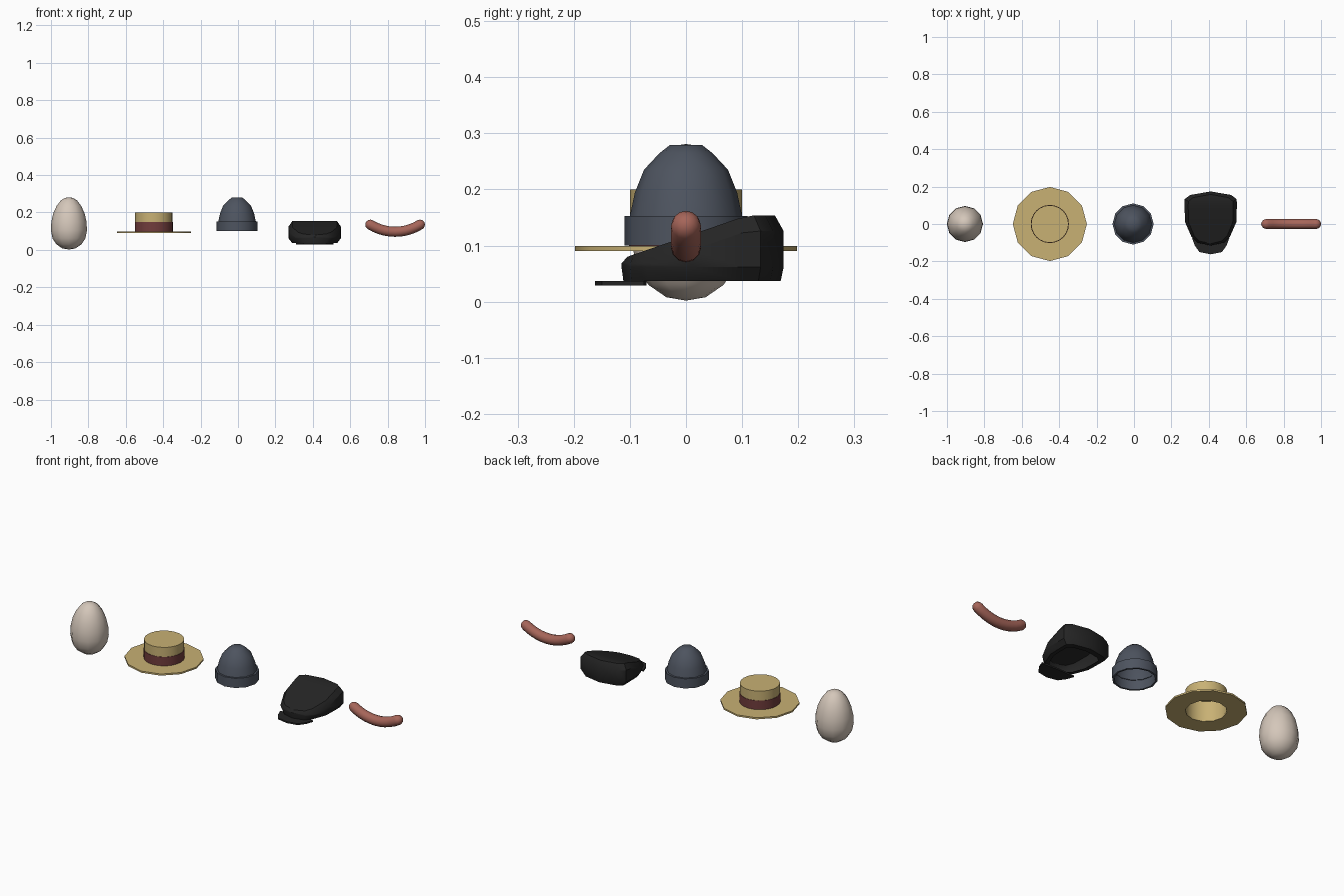
import bpy, bmesh, math

if "Cube" in bpy.data.objects:
    bpy.data.objects.remove(bpy.data.objects["Cube"])


def material(name, rgb):
    m = bpy.data.materials.new(name)
    m.diffuse_color = (*rgb, 1)
    m.use_nodes = True
    m.node_tree.nodes["Principled BSDF"].inputs["Base Color"].default_value = m.diffuse_color
    return m


SHELL = material("eggshell", (0.66, 0.57, 0.49))
STRAW = material("straw", (0.58, 0.44, 0.175))
RIBBON = material("ribbon red", (0.165, 0.045, 0.045))
WOOL = material("slate wool", (0.075, 0.088, 0.115))
BLACK = material("black cloth", (0.018, 0.018, 0.018))
MEAT = material("sausage pink", (0.38, 0.13, 0.10))


def finish(name, bm, mat, x=0, smooth=35):
    bmesh.ops.recalc_face_normals(bm, faces=bm.faces)
    mesh = bpy.data.meshes.new(name)
    bm.to_mesh(mesh)
    bm.free()
    mesh.materials.append(mat)
    ob = bpy.data.objects.new(name, mesh)
    ob.location.x = x
    bpy.context.collection.objects.link(ob)
    bpy.ops.object.select_all(action='DESELECT')
    ob.select_set(True)
    bpy.context.view_layer.objects.active = ob
    bpy.ops.object.shade_smooth_by_angle(angle=math.radians(smooth))
    return ob


def bridge(bm, a, b):
    """Join two closed rings; a ring of one vertex is a pole."""
    n = max(len(a), len(b))
    for i in range(n):
        j = (i + 1) % n
        f = [a[i % len(a)], a[j % len(a)], b[j % len(b)], b[i % len(b)]]
        f = list(dict.fromkeys(f))
        if len(f) > 2:
            bm.faces.new(f)


def lathe(profile, sides, closed=False):
    bm = bmesh.new()
    rings = []
    for r, z in profile:
        if r == 0:
            rings.append([bm.verts.new((0, 0, z))])
        else:
            rings.append([bm.verts.new((r * math.cos(k * math.tau / sides),
                                        r * math.sin(k * math.tau / sides), z))
                          for k in range(sides)])
    for a, b in zip(rings, rings[1:]):
        bridge(bm, a, b)
    if closed:
        bridge(bm, rings[-1], rings[0])
    return bm


def mirrored(half):
    """Closed outline from a half outline whose ends lie on x = 0."""
    return half + [(-x, y) for x, y in half[-2:0:-1]]


# Egg
finish("egg", lathe([(0, 0.002), (0.035, 0.008), (0.067, 0.030), (0.088, 0.062),
                     (0.0965, 0.105), (0.094, 0.15), (0.084, 0.195), (0.066, 0.235),
                     (0.043, 0.265), (0.022, 0.278), (0, 0.281)], 12), SHELL, -0.904, 60)

# Straw hat: flat brim with a hole, open-bottomed crown, ribbon band
finish("hat_brim", lathe([(0.1, 0.09), (0.198, 0.09), (0.198, 0.099), (0.1, 0.099)],
                         12, True), STRAW, -0.45)
finish("hat_crown", lathe([(0.1, 0.09), (0.1, 0.2), (0, 0.2)], 24), STRAW, -0.45)
finish("hat_ribbon", lathe([(0.1, 0.099), (0.102, 0.099), (0.102, 0.148), (0.1, 0.148)],
                           24), RIBBON, -0.45)

# Knitted cap: dome running into a folded cuff
finish("knit_cap", lathe([(0, 0.28), (0.029, 0.279), (0.047, 0.265), (0.075, 0.235),
                          (0.091, 0.195), (0.1, 0.153), (0.11, 0.153), (0.11, 0.1),
                          (0.1, 0.1), (0.099, 0.15)], 12), WOOL, -0.005, 40)

# Flat cap body: slanted shell lofted from one outline, open underneath
outline = mirrored([(0, 0.174), (0.11, 0.155), (0.139, 0.133), (0.14, 0.10), (0.137, 0.01),
                    (0.102, -0.07), (0.07, -0.1), (0, -0.115)])


def slope(y):
    return min(0.154, 0.08 + (y + 0.105) * 0.345)


bm = bmesh.new()
levels = [(0.70, 0.80, lambda y: 0.038), (0.86, 0.97, lambda y: 0.037),
          (1.0, 1.0, lambda y: 0.062),
          (1.0, 1.0, lambda y: max(0.068, slope(y) - 0.028)),
          (0.86, 0.91, slope)]
rings = [[bm.verts.new((x * sx, y * sy, z(y * sy))) for x, y in outline]
         for sx, sy, z in levels]
for a, b in zip(rings, rings[1:]):
    bridge(bm, a, b)
top = rings[-1]
for i in range(len(top) // 2):
    bm.faces.new(list(dict.fromkeys([top[i], top[i + 1], top[-(i + 1)], top[-i]])))
finish("flat_cap_body", bm, BLACK, 0.41)

# Flat cap peak: thin plate
bm = bmesh.new()
plate = mirrored([(0, -0.162), (0.06, -0.15), (0.085, -0.115), (0.1, -0.075), (0, -0.07)])
lo, hi = [[bm.verts.new((x, y, z)) for x, y in plate] for z in (0.029, 0.037)]
bridge(bm, lo, hi)
bm.faces.new(lo)
bm.faces.new(hi)
finish("flat_cap_peak", bm, BLACK, 0.41)

# Sausage: capsule bent along an upward arc
R, r, half = 0.252, 0.027, 0.14
cap = [(r * math.cos(t), half + r * math.sin(t)) for t in (math.radians(d) for d in (30, 60))]
body = [(r, half * k / 5) for k in range(-5, 6)]
prof = ([(0, -half - r)] + [(a, -s) for a, s in reversed(cap)] + body + cap + [(0, half + r)])
bm = lathe(prof, 12)
for v in bm.verts:
    u, w, s = v.co
    along = max(-half, min(half, s))
    a, extra = along / R, s - along
    v.co = ((R + u) * math.sin(a) + extra * math.cos(a), w,
            0.097 + R - (R + u) * math.cos(a) + extra * math.sin(a))
finish("sausage", bm, MEAT, 0.84, 60)
